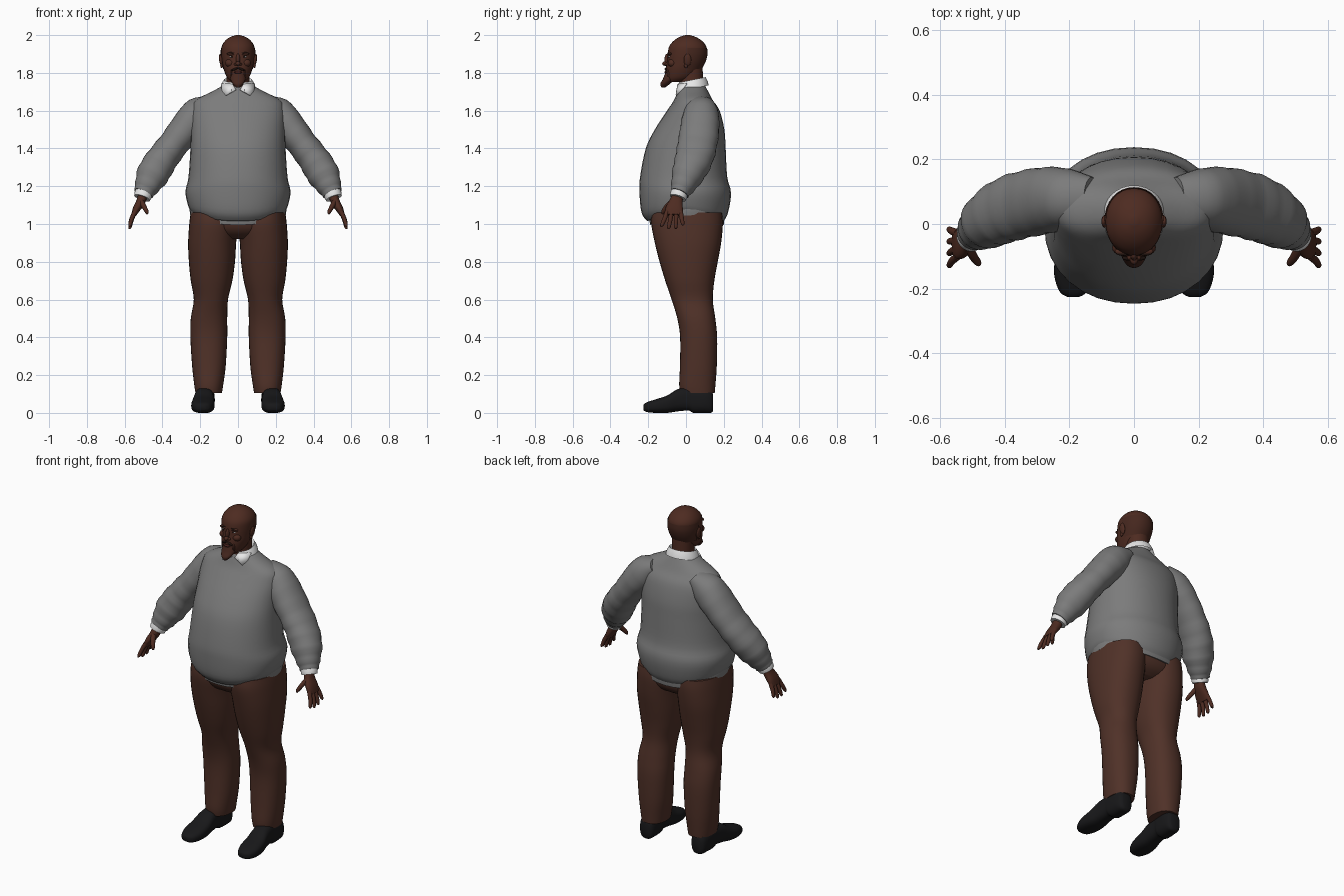
import bpy, bmesh, math
from mathutils import Vector

if "Cube" in bpy.data.objects:
    bpy.data.objects.remove(bpy.data.objects["Cube"])


def material(name, *rgb):
    m = bpy.data.materials.new(name)
    m.use_nodes = True
    col = (*rgb, 1)
    m.diffuse_color = col
    bsdf = m.node_tree.nodes["Principled BSDF"]
    bsdf.inputs["Base Color"].default_value = col
    bsdf.inputs["Roughness"].default_value = 0.8
    return m


SKIN = material("dark brown skin", .075, .024, .015)
HAIR = material("cropped brown hair", .06, .02, .013)
BROW = material("near black hair", .015, .007, .005)
KNIT = material("grey knit", .2, .2, .2)
WHITE = material("white cotton", .8, .8, .8)
CLOTH = material("brown trousers", .08, .031, .021)
BLACK = material("black leather", .009, .009, .01)
LIPS = material("dark lips", .06, .015, .012)

SEG = 32


def spline(rows, sub=4):
    """Smoothly fill in rows of numbers (Catmull-Rom)."""
    out = []
    for i in range(len(rows) - 1):
        a, b, c, d = (rows[max(0, min(len(rows) - 1, i + k))] for k in (-1, 0, 1, 2))
        for j in range(sub):
            t = j / sub
            out.append([q + t / 2 * (r - p + t * (2*p - 5*q + 4*r - s + t * (3*(q - r) + s - p)))
                        for p, q, r, s in zip(a, b, c, d)])
    return out + [list(rows[-1])]


def oval(c, u, v, e=2.0):
    pts = []
    for k in range(SEG):
        a = 2 * math.pi * k / SEG
        cs, sn = math.cos(a), math.sin(a)
        pts.append(Vector(c) + Vector(u) * math.copysign(abs(cs) ** (2 / e), cs)
                   + Vector(v) * math.copysign(abs(sn) ** (2 / e), sn))
    return pts


def finish(name, bm, mat, angle=50):
    bmesh.ops.recalc_face_normals(bm, faces=bm.faces)
    me = bpy.data.meshes.new(name)
    bm.to_mesh(me)
    bm.free()
    me.materials.append(mat)
    me.shade_smooth()
    me.set_sharp_from_angle(angle=math.radians(angle))
    ob = bpy.data.objects.new(name, me)
    bpy.context.scene.collection.objects.link(ob)
    return ob


def loft(name, rings, mat, side=1, caps=True, cut=None):
    bm = bmesh.new()
    vs = [[bm.verts.new((p.x * side, p.y, p.z)) for p in r] for r in rings]
    for r0, r1 in zip(vs, vs[1:]):
        for k in range(SEG):
            n = (k + 1) % SEG
            bm.faces.new((r0[k], r0[n], r1[n], r1[k]))
    if caps:
        bm.faces.new(vs[0])
        bm.faces.new(vs[-1])
    if cut:
        bmesh.ops.delete(bm, geom=[v for v in bm.verts if cut(v.co)], context='VERTS')
    return finish(name, bm, mat)


def upright(rows, e=2.1, dip=0, dip_top=0):
    """Level rings from rows of height, front, back, half width; the hem dips front and back."""
    rings = []
    for z, yf, yb, hw in spline(rows):
        r = oval((0, (yf + yb) / 2, z), (hw, 0, 0), (0, (yb - yf) / 2, 0), e)
        for k, p in enumerate(r):
            fade = max(0, min(1, (dip_top - z) / 0.12))
            p.z -= dip * fade * abs(math.sin(2 * math.pi * k / SEG)) ** 1.5
        rings.append(r)
    return rings


def tube(rows, e=2.0, folds=0):
    """Rings across a path of x, y, z, half thickness, half depth."""
    rows = spline(rows)
    rings = []
    for i, (x, y, z, rw, rd) in enumerate(rows):
        t = (Vector(rows[min(i + 1, len(rows) - 1)][:3]) - Vector(rows[max(i - 1, 0)][:3])).normalized()
        u = Vector((0, 1, 0)).cross(t).normalized()
        k = 1 + folds * math.sin(i * 1.9) * i / len(rows)
        rings.append(oval((x, y, z), u * rw * k, t.cross(u) * rd * k, e))
    return rings


def ball(name, mat, loc, scale, side=1, turn=0):
    bm = bmesh.new()
    bmesh.ops.create_uvsphere(bm, u_segments=16, v_segments=10, radius=1)
    ob = finish(name, bm, mat)
    ob.location = (loc[0] * side, loc[1], loc[2])
    ob.scale = scale
    ob.rotation_euler.y = turn * side
    return ob


# Sweater body and the tail showing under its hem
loft("sweater_body", upright([
    (1.07, -.205, .20, .25), (1.10, -.235, .222, .265), (1.17, -.246, .238, .278), (1.25, -.243, .218, .262),
    (1.4, -.213, .21, .252), (1.5, -.165, .203, .25), (1.6, -.10, .178, .248), (1.655, -.064, .142, .225),
    (1.70, -.045, .118, .14), (1.735, -.03, .10, .075)], 2.15, .055, 1.19), KNIT)
loft("sweater_hem", upright([(1.045, -.19, .2, .253), (1.08, -.195, .203, .256),
                             (1.12, -.2, .2, .25)], 2.15, .05, 1.18), KNIT)

# Trousers seat
loft("trouser_seat", upright([(.92, -.1, .12, .13), (.95, -.15, .165, .2), (1.0, -.178, .188, .245),
                              (1.1, -.185, .19, .25)], 2.3), CLOTH)

# Head, neck and hair band
HEAD = [(1.752, -.1, -.01, .035), (1.775, -.106, .04, .058), (1.82, -.107, .08, .076), (1.86, -.1, .1, .084),
        (1.9, -.097, .11, .088), (1.94, -.089, .107, .086), (1.97, -.065, .084, .068), (1.99, -.034, .052, .041),
        (2.0, -.002, .02, .01)]
loft("head", upright(HEAD), SKIN)
loft("neck", upright([(1.66, -.03, .09, .062), (1.75, -.035, .09, .06), (1.83, -.03, .088, .06)]), SKIN)
loft("hair_band", upright([(z, f - .003, b + .004, w + .004) for z, f, b, w in HEAD[2:6]]), HAIR,
     caps=False, cut=lambda p: p.y < .0 or p.z > 1.935)

# Face
ball("nose_bridge", SKIN, (0, -.098, 1.872), (.011, .016, .03))
ball("nose_tip", SKIN, (0, -.109, 1.849), (.013, .017, .012))
ball("mouth", LIPS, (0, -.106, 1.803), (.022, .009, .007))
loft("goatee", upright([(1.722, -.13, -.112, .008), (1.742, -.136, -.085, .028), (1.768, -.122, -.06, .04),
                        (1.796, -.111, -.06, .034)]), HAIR)
for s, side in ((1, "left"), (-1, "right")):
    ball(side + "_nostril", SKIN, (.012, -.103, 1.846), (.01, .01, .008), s)
    ball(side + "_brow_ridge", SKIN, (.034, -.085, 1.901), (.026, .012, .009), s)
    ball(side + "_eyebrow", BROW, (.035, -.091, 1.905), (.021, .007, .0035), s, .1)
    ball(side + "_eye", WHITE, (.033, -.087, 1.886), (.012, .007, .0045), s)
    ball(side + "_iris", BROW, (.033, -.0925, 1.886), (.0042, .0025, .0042), s)
    ball(side + "_cheek", SKIN, (.042, -.072, 1.852), (.026, .024, .022), s)
    ball(side + "_moustache", BROW, (.017, -.105, 1.82), (.021, .008, .006), s, .35)
    ball(side + "_beard_side", HAIR, (.036, -.088, 1.8), (.007, .014, .024), s)
    ball(side + "_ear", SKIN, (.09, .008, 1.868), (.01, .02, .034), s, .15)
    ball(side + "_ear_lobe", SKIN, (.087, .0, 1.838), (.007, .01, .013), s)

# Shirt collar: a tilted band folded outwards, open at the front, with two points
collar = []
for z, hw, grow in ((1.715, .064, 0), (1.752, .068, .004), (1.757, .075, .009), (1.735, .088, .02), (1.71, .095, .026)):
    ring = oval((0, .03, z), (hw, 0, 0), (0, .064 + grow, 0))
    for p in ring:
        p.z += p.y * .2
    collar.append(ring)
loft("shirt_collar", collar, WHITE, caps=False, cut=lambda p: p.y < -.02 and abs(p.x) < .022)
for s, side in ((1, "left"), (-1, "right")):
    bm = bmesh.new()
    bm.faces.new([bm.verts.new((x * s, y, z)) for x, y, z in
                  ((.012, -.05, 1.712), (.03, -.045, 1.742), (.09, .0, 1.745), (.085, -.03, 1.705), (.066, -.055, 1.682))])
    point = finish(side + "_collar_point", bm, WHITE)
    point.modifiers.new("thickness", 'SOLIDIFY').thickness = .008

# Arms, hands, legs and shoes
for s, side in ((1, "left"), (-1, "right")):
    loft(side + "_sleeve", tube([
        (.13, .08, 1.64, .045, .065), (.20, .08, 1.59, .088, .09), (.26, .075, 1.525, .088, .102),
        (.335, .062, 1.43, .08, .104), (.40, .042, 1.345, .083, .1), (.45, .01, 1.265, .086, .086),
        (.485, -.02, 1.195, .064, .062), (.502, -.035, 1.16, .05, .047)], 2.1, .05), KNIT, s)
    loft(side + "_cuff", tube([(.492, -.032, 1.185, .046, .044), (.502, -.038, 1.155, .047, .046),
                               (.508, -.043, 1.138, .044, .044)]), WHITE, s)
    loft(side + "_palm", tube([
        (.503, -.043, 1.16, .024, .028), (.514, -.052, 1.12, .024, .035), (.537, -.062, 1.08, .02, .046),
        (.553, -.064, 1.047, .013, .044)], 2.4), SKIN, s)
    for k, finger in enumerate(("index", "middle", "ring", "little")):
        y = -.1 + .024 * k
        spread = -.028 + .013 * k
        drop = (.078, .09, .088, .07)[k]
        loft(f"{side}_{finger}_finger", tube([
            (.546, y, 1.065, .012, .012), (.563, y + spread * .5, 1.065 - drop * .5, .011, .0115),
            (.572, y + spread, 1.065 - drop * .92, .009, .009), (.571, y + spread, 1.065 - drop, .004, .004)]), SKIN, s)
    loft(side + "_thumb", tube([
        (.515, -.065, 1.125, .015, .016), (.498, -.1, 1.093, .013, .014), (.483, -.12, 1.065, .01, .011),
        (.48, -.124, 1.052, .004, .004)]), SKIN, s)

    # Leg rows: height, front, back, inner edge, outer edge
    leg = []
    for z, yf, yb, xi, xo in spline([
            (1.06, -.18, .19, .01, .25), (1.0, -.184, .195, .002, .258), (.9, -.165, .186, .01, .264),
            (.8, -.14, .168, .016, .26), (.7, -.11, .15, .03, .25), (.6, -.076, .142, .053, .234),
            (.5, -.046, .155, .057, .25), (.4, -.031, .165, .057, .252), (.25, -.032, .163, .065, .243),
            (.15, -.036, .156, .078, .232), (.105, -.03, .152, .085, .225)]):
        leg.append(oval(((xi + xo) / 2, (yf + yb) / 2, z), ((xo - xi) / 2, 0, 0), (0, (yb - yf) / 2, 0), 2.25))
    loft(side + "_trouser_leg", leg, CLOTH, s)

    # Shoe rows: depth, centre, half width, bottom, top
    shoe = []
    for y, x, hw, zb, zt in spline([
            (-.226, .188, .018, .016, .042), (-.21, .188, .042, .005, .055), (-.16, .187, .06, .0, .072),
            (-.1, .184, .06, .0, .092), (-.045, .18, .053, .008, .125), (.015, .177, .048, .012, .138),
            (.04, .175, .05, .0, .138), (.1, .173, .05, .0, .135), (.132, .172, .042, .0, .12),
            (.144, .172, .028, .012, .095)]):
        shoe.append(oval((x, y, (zb + zt) / 2), (hw, 0, 0), (0, 0, (zt - zb) / 2), 2.7))
    loft(side + "_shoe", shoe, BLACK, s)
